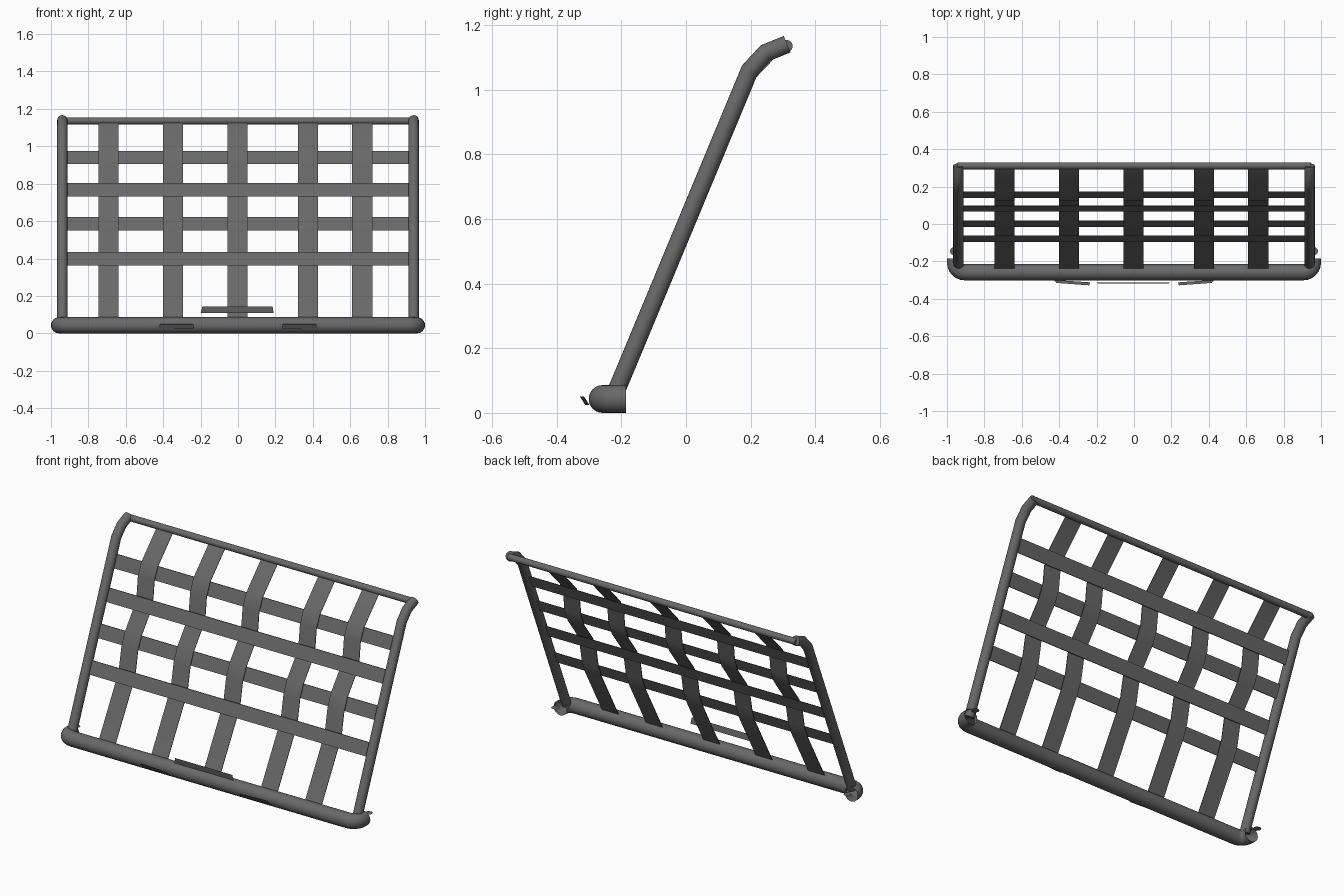
import bpy, bmesh, math
from mathutils import Vector

if "Cube" in bpy.data.objects:
    bpy.data.objects.remove(bpy.data.objects["Cube"])

# dark grey coating
coat = bpy.data.materials.new("dark_coating")
coat.diffuse_color = (0.14, 0.14, 0.14, 1)
coat.use_nodes = True
coat.node_tree.nodes["Principled BSDF"].inputs["Base Color"].default_value = coat.diffuse_color


def finish(name, bm, smooth=True):
    bmesh.ops.recalc_face_normals(bm, faces=bm.faces)
    me = bpy.data.meshes.new(name)
    bm.to_mesh(me)
    bm.free()
    me.materials.append(coat)
    ob = bpy.data.objects.new(name, me)
    bpy.context.collection.objects.link(ob)
    if smooth:
        bpy.ops.object.select_all(action='DESELECT')
        ob.select_set(True)
        bpy.context.view_layer.objects.active = ob
        bpy.ops.object.shade_smooth_by_angle(angle=math.radians(35))
    return ob


def tube(name, path, radius, normal, sides=20, caps=True):
    # mitred sweep of a circle along a planar path
    bm = bmesh.new()
    pts, n, rings = [Vector(p) for p in path], Vector(normal), []
    for i, p in enumerate(pts):
        a = (p - pts[i - 1]).normalized() if i else None
        b = (pts[i + 1] - p).normalized() if i < len(pts) - 1 else None
        a, b = a or b, b or a
        t = (a + b).normalized()
        side, m = t.cross(n), 1 / t.dot(a)
        rings.append([bm.verts.new(p + radius * (n * math.cos(k) + side * m * math.sin(k)))
                      for k in (2 * math.pi * j / sides for j in range(sides))])
    for r, s in zip(rings, rings[1:]):
        for j in range(sides):
            k = (j + 1) % sides
            bm.faces.new((r[j], r[k], s[k], s[j]))
    if caps:
        bm.faces.new(rings[0])
        bm.faces.new(rings[-1])
    return finish(name, bm)


def strap(name, path, x0, x1, thick=0.004):
    # flat webbing: a (y, z) path extruded along x
    bm = bmesh.new()
    rows = [[bm.verts.new((x, y + d, z)) for x, d in
             ((x0, -thick / 2), (x1, -thick / 2), (x1, thick / 2), (x0, thick / 2))]
            for y, z in path]
    for r, s in zip(rows, rows[1:]):
        for j in range(4):
            k = (j + 1) % 4
            bm.faces.new((r[j], r[k], s[k], s[j]))
    bm.faces.new(rows[0])
    bm.faces.new(rows[-1])
    return finish(name, bm)


def plate(name, corners):
    bm = bmesh.new()
    bm.faces.new([bm.verts.new(c) for c in corners])
    return finish(name, bm, False)


def slope_y(z):
    return -0.21 + (z - 0.08) * 0.418


# bottom tube with both ends bent backwards, ends open
right = [(0.905 + 0.052 * math.sin(a), -0.206 - 0.052 * math.cos(a), 0.043)
         for a in (math.pi / 2 * i / 6 for i in range(7))] + [(0.957, -0.185, 0.043)]
left = [(-x, y, z) for x, y, z in reversed(right)]
tube("bottom_tube", left + right, 0.043, (0, 0, 1), 24, caps=False)

# side rails, top bar and small end tabs
for s, side in ((-1, "left"), (1, "right")):
    x = 0.939 * s
    tube("side_rail_" + side,
         [(x, -0.219, 0.06), (x, 0.197, 1.06), (x, 0.247, 1.114), (x, 0.313, 1.141)],
         0.0275, (1, 0, 0), 20)
    plate("end_tab_" + side,
          [(s * 0.962 + 0.022 * math.cos(a), -0.145 + 0.022 * math.sin(a), 0.06)
           for a in (2 * math.pi * i / 12 for i in range(12))])
tube("top_bar", [(-0.945, 0.311, 1.135), (0.945, 0.311, 1.135)], 0.019, (0, 0, 1), 16)

# horizontal straps
levels = (0.398, 0.585, 0.768, 0.94)
for i, (z, off) in enumerate(zip(levels, (-0.002, 0.0, 0.005, 0.006))):
    strap(f"horizontal_strap_{i + 1}",
          [(slope_y(h) + off, h) for h in (z - 0.036, z + 0.036)], -0.935, 0.935)

# vertical straps woven behind and in front of the horizontals
weave = [(-0.24, 0.075)]
for z, off in zip(levels, (0.012, -0.014, 0.022, -0.008)):
    weave += [(slope_y(h) + off, h) for h in (z - 0.037, z + 0.037)]
weave += [(0.305, 1.132)]
for i, x in enumerate((-0.692, -0.348, -0.003, 0.374, 0.664)):
    strap(f"vertical_strap_{i + 1}", weave, x - 0.054, x + 0.054)

# thin front plates
plate("centre_plate", [(-0.2, -0.312, 0.108), (0.19, -0.312, 0.108),
                       (0.185, -0.319, 0.144), (-0.19, -0.319, 0.144)])
for s, side in ((-1, "left"), (1, "right")):
    plate("side_plate_" + side,
          [(s * 0.43, -0.299, 0.025), (s * 0.235, -0.312, 0.025),
           (s * 0.24, -0.328, 0.05), (s * 0.415, -0.315, 0.05)])
